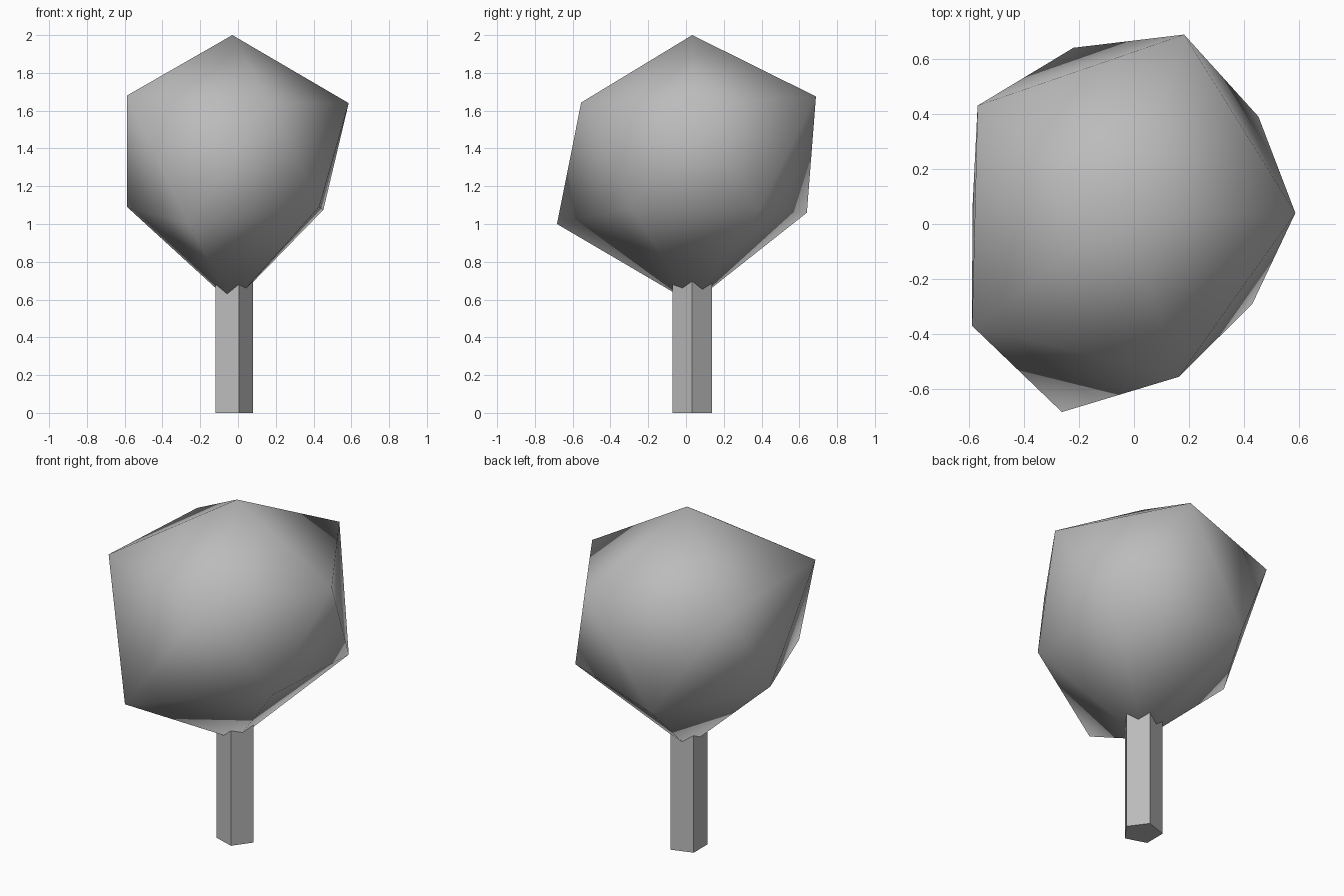
import bpy, bmesh
from math import cos, sin, tau

cube = bpy.data.objects.get("Cube")
if cube:
    bpy.data.objects.remove(cube)

COLOUR = (0.5, 0.5, 0.5, 1)
grey = bpy.data.materials.new("mid grey")
grey.use_nodes = True
grey.diffuse_color = COLOUR
grey.node_tree.nodes["Principled BSDF"].inputs["Base Color"].default_value = COLOUR


def make_object(name, bm, smooth):
    bmesh.ops.recalc_face_normals(bm, faces=bm.faces[:])
    for face in bm.faces:
        face.smooth = smooth
    mesh = bpy.data.meshes.new(name)
    bm.to_mesh(mesh)
    bm.free()
    mesh.materials.append(grey)
    obj = bpy.data.objects.new(name, mesh)
    bpy.context.collection.objects.link(obj)


AXIS_X, AXIS_Y = -0.03, 0.033
SIDES = 5

# Trunk: five-sided flat-shaded post, one corner towards +x, its top hidden in the crown
bm = bmesh.new()
base, cap = [[bm.verts.new((AXIS_X + 0.11 * cos(tau * i / SIDES),
                            AXIS_Y + 0.11 * sin(tau * i / SIDES), z)) for i in range(SIDES)]
             for z in (0, 0.8)]
bm.faces.new(base)
bm.faces.new(cap)
for i in range(SIDES):
    j = (i + 1) % SIDES
    bm.faces.new((base[i], base[j], cap[j], cap[i]))
make_object("trunk", bm, False)

# Crown: lopsided smooth icosahedron made of two staggered rings and two tips
upper = [(0.586, 0.04, 1.64), (0.182, 0.688, 1.675), (-0.568, 0.43, 1.655),
         (-0.588, -0.37, 1.68), (0.163, -0.555, 1.643)]
lower = [(0.452, 0.39, 1.075), (-0.22, 0.64, 1.06), (-0.587, 0.05, 1.09),
         (-0.262, -0.683, 1.0), (0.43, -0.29, 1.09)]
bm = bmesh.new()
top = bm.verts.new((AXIS_X, AXIS_Y, 2))
bottom = bm.verts.new((AXIS_X, AXIS_Y, 0.58))
up = [bm.verts.new(p) for p in upper]
lo = [bm.verts.new(p) for p in lower]
for i in range(SIDES):
    j = (i + 1) % SIDES
    for tri in ((top, up[i], up[j]), (up[i], lo[i], up[j]),
                (lo[i], lo[j], up[j]), (bottom, lo[j], lo[i])):
        bm.faces.new(tri)
make_object("crown", bm, True)
